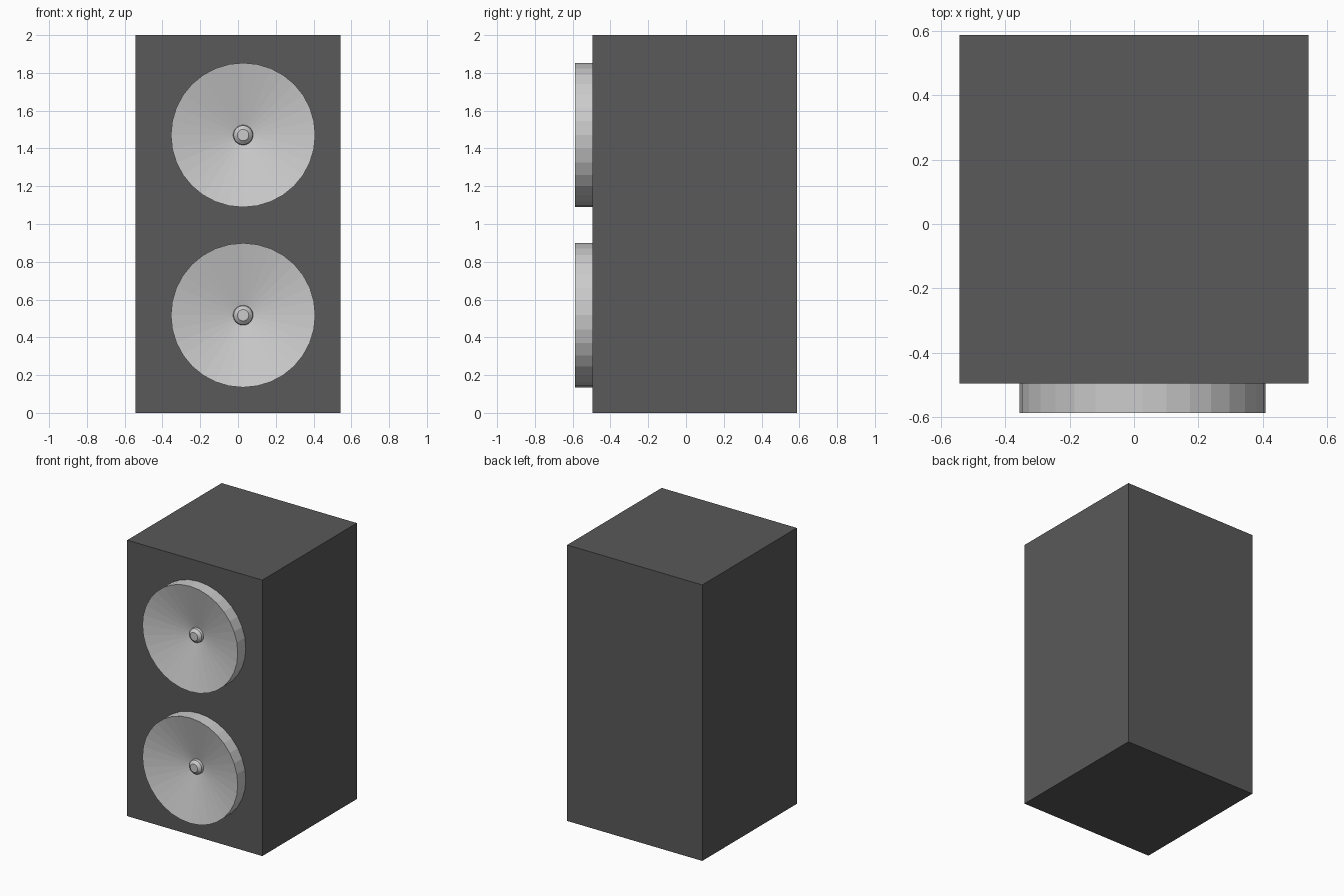
import bpy, bmesh
from math import cos, sin, tau

if "Cube" in bpy.data.objects:
    bpy.data.objects.remove(bpy.data.objects["Cube"])

FRONT = -0.495
RIM = -0.587
SIDES = 32


def add_object(name, bm):
    bmesh.ops.recalc_face_normals(bm, faces=bm.faces)
    mesh = bpy.data.meshes.new(name)
    bm.to_mesh(mesh)
    bm.free()
    obj = bpy.data.objects.new(name, mesh)
    bpy.context.collection.objects.link(obj)
    return obj


def lathe(name, profile, x, z):
    """Turn a (radius, y) profile around a front-to-back axis, capping both ends."""
    bm = bmesh.new()
    rings = [[bm.verts.new((x + r * cos(tau * i / SIDES), y, z + r * sin(tau * i / SIDES)))
              for i in range(SIDES)] for r, y in profile]
    for a, b in zip(rings, rings[1:]):
        for i in range(SIDES):
            j = (i + 1) % SIDES
            bm.faces.new((a[i], a[j], b[j], b[i]))
    bm.faces.new(rings[0])
    bm.faces.new(rings[-1])
    return add_object(name, bm)


# Cabinet
bm = bmesh.new()
bmesh.ops.create_cube(bm, size=1)
bmesh.ops.scale(bm, vec=(1.083, 0.587 - FRONT, 2), verts=bm.verts)
bmesh.ops.translate(bm, vec=(0, (0.587 + FRONT) / 2, 1), verts=bm.verts)
cabinet = add_object("cabinet", bm)
dark = bpy.data.materials.new("dark_grey")
dark.diffuse_color = (0.1, 0.1, 0.1, 1)
dark.use_nodes = True
dark.node_tree.nodes["Principled BSDF"].inputs["Base Color"].default_value = dark.diffuse_color
cabinet.data.materials.append(dark)

# Two drivers: rim wall, recessed cone and raised centre cap
for label, z in (("upper", 1.471), ("lower", 0.517)):
    lathe(label + "_driver",
          [(0.382, FRONT), (0.382, RIM), (0.053, -0.508),
           (0.050, -0.525), (0.030, -0.543)], 0.027, z)
